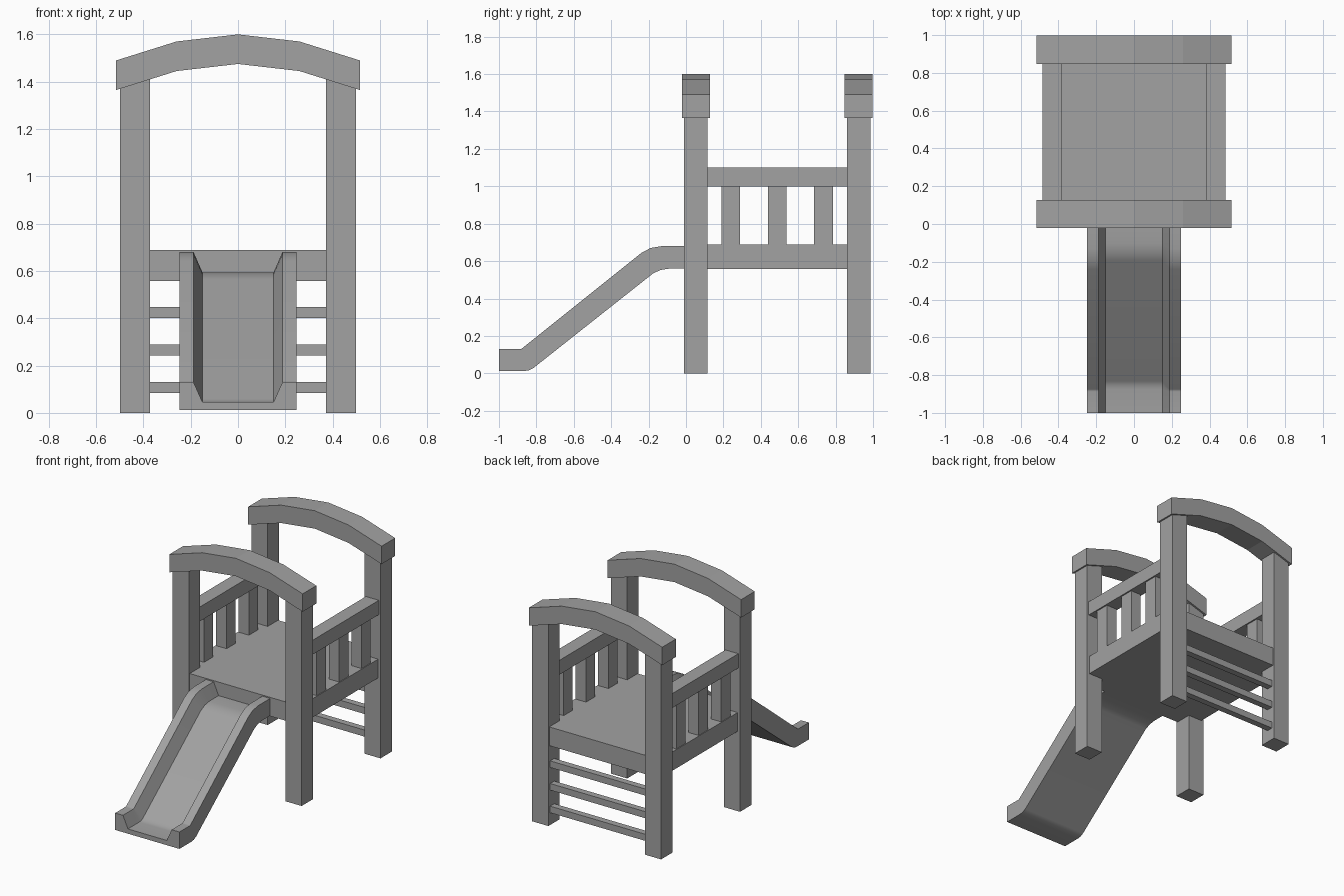
import bpy
import bmesh
import math

cube = bpy.data.objects.get("Cube")
if cube:
    bpy.data.objects.remove(cube, do_unlink=True)

grey = bpy.data.materials.new("plain_grey")
grey.use_nodes = True
grey.diffuse_color = (0.36, 0.36, 0.36, 1)
grey.node_tree.nodes["Principled BSDF"].inputs["Base Color"].default_value = (0.36, 0.36, 0.36, 1)


def loft(name, rings):
    """Skin a closed solid through equal-length rings of points."""
    bm = bmesh.new()
    rows = [[bm.verts.new(p) for p in ring] for ring in rings]
    count = len(rows[0])
    for a, b in zip(rows, rows[1:]):
        for i in range(count):
            j = (i + 1) % count
            bm.faces.new((a[i], a[j], b[j], b[i]))
    bm.faces.new(rows[0])
    bm.faces.new(rows[-1])
    bmesh.ops.recalc_face_normals(bm, faces=bm.faces)
    mesh = bpy.data.meshes.new(name)
    bm.to_mesh(mesh)
    bm.free()
    mesh.materials.append(grey)
    obj = bpy.data.objects.new(name, mesh)
    bpy.context.collection.objects.link(obj)
    return obj


def box(name, x, y, z):
    """Box from (low, high) ranges."""
    return loft(name, [[(x[0], y[0], h), (x[1], y[0], h),
                        (x[1], y[1], h), (x[0], y[1], h)] for h in z])


# Posts and arched beams, front and back
ARCH = [(-0.515, 1.365), (-0.26, 1.445), (0, 1.475), (0.26, 1.445), (0.515, 1.365)]
for end, y in (("front", 0.053), ("back", 0.923)):
    for side, s in (("left", 1), ("right", -1)):
        box(f"{end}_{side}_post", sorted((s * 0.373, s * 0.498)),
            (y - 0.0625, y + 0.0625), (0, 1.42))
    lo, hi = y - 0.075, y + 0.075
    loft(f"{end}_arch", [[(x, lo, z), (x, hi, z), (x, hi, z + 0.125), (x, lo, z + 0.125)]
                         for x, z in ARCH])

# Deck
box("platform", (-0.48, 0.48), (0.0, 0.975), (0.557, 0.688))

# Railings on both sides
for side, s in (("left", 1), ("right", -1)):
    box(f"{side}_handrail", sorted((s * 0.385, s * 0.485)), (0.06, 0.92), (1.0, 1.1))
    for i, y in enumerate((0.24, 0.488, 0.735)):
        box(f"{side}_baluster_{i + 1}", sorted((s * 0.395, s * 0.475)),
            (y - 0.05, y + 0.05), (0.68, 1.01))

# Ladder rungs at the back
for i in range(3):
    z = 0.085 + i * 0.158
    box(f"ladder_rung_{i + 1}", (-0.4, 0.4), (0.92, 0.965), (z, z + 0.046))

# Slide: a channel section swept along paired top and bottom edges
TOP = [(0.01, 0.68), (-0.13, 0.68), (-0.19, 0.67), (-0.24, 0.643),
       (-0.875, 0.135), (-0.88, 0.131), (-0.887, 0.13), (-1, 0.13)]
BOTTOM = [(0.01, 0.56), (-0.09, 0.56), (-0.135, 0.553), (-0.175, 0.535),
          (-0.815, 0.029), (-0.84, 0.016), (-0.87, 0.012), (-1, 0.012)]
rings = []
for (ty, tz), (by, bz) in zip(TOP, BOTTOM):
    t = 0.28
    fy, fz = by + (ty - by) * t, bz + (tz - bz) * t
    rings.append([(-0.248, by, bz), (0.248, by, bz), (0.248, ty, tz), (0.188, ty, tz),
                  (0.15, fy, fz), (-0.15, fy, fz), (-0.188, ty, tz), (-0.248, ty, tz)])
slide = loft("slide", rings)

bpy.ops.object.select_all(action="DESELECT")
slide.select_set(True)
bpy.context.view_layer.objects.active = slide
bpy.ops.object.shade_smooth_by_angle(angle=math.radians(40))
